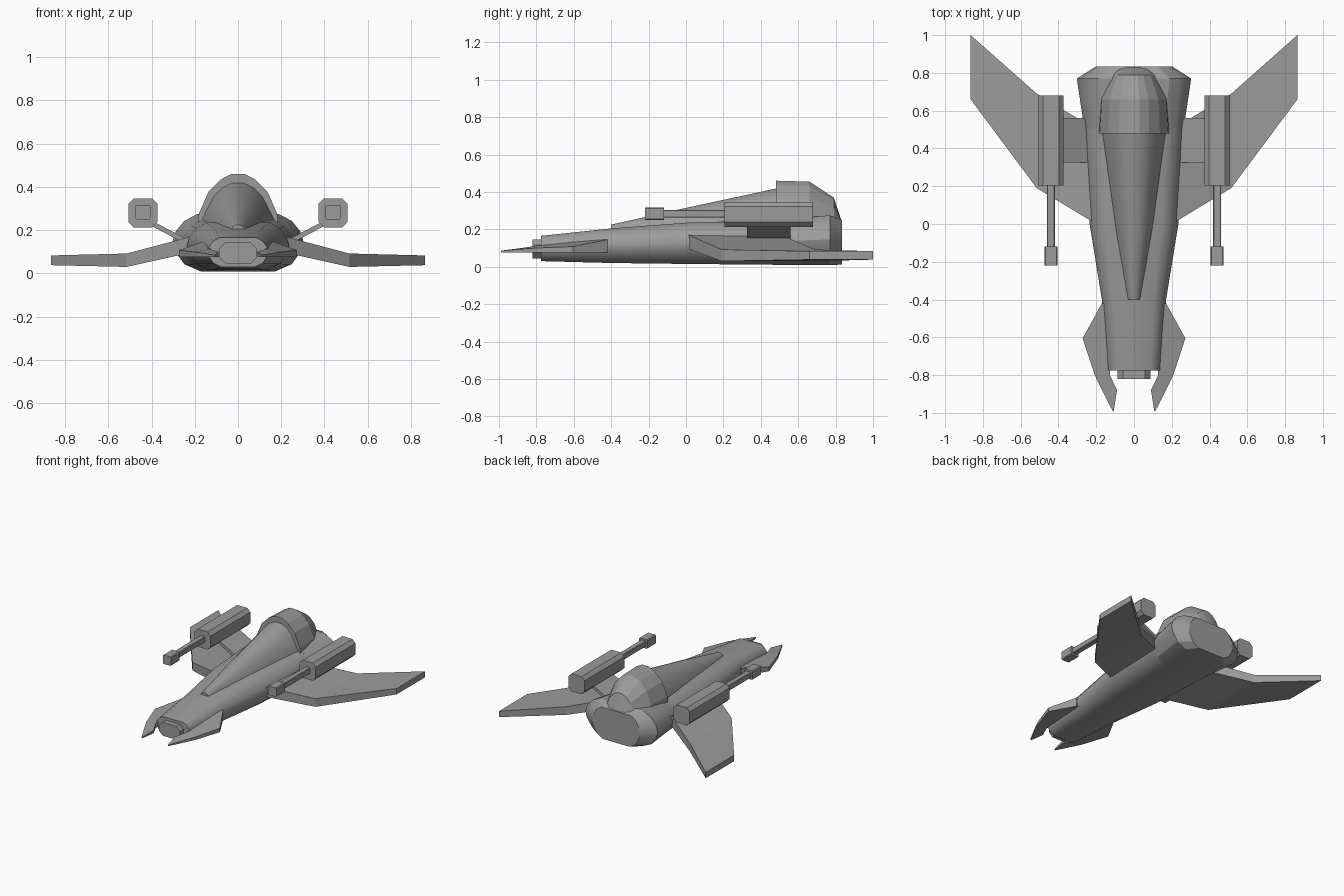
import bpy
import bmesh
import math

cube = bpy.data.objects.get("Cube")
if cube:
    bpy.data.objects.remove(cube)

GREY = (0.33, 0.33, 0.33, 1)
grey = bpy.data.materials.new("hull grey")
grey.use_nodes = True
grey.diffuse_color = GREY
grey.node_tree.nodes["Principled BSDF"].inputs["Base Color"].default_value = GREY


def loft(name, rings, smooth=0):
    """Skin a row of equal-sized closed rings and cap both ends."""
    bm = bmesh.new()
    rows = [[bm.verts.new(p) for p in ring] for ring in rings]
    n = len(rows[0])
    for a, b in zip(rows, rows[1:]):
        for i in range(n):
            j = (i + 1) % n
            bm.faces.new((a[i], a[j], b[j], b[i]))
    bm.faces.new(rows[0])
    bm.faces.new(rows[-1])
    bmesh.ops.recalc_face_normals(bm, faces=bm.faces)
    mesh = bpy.data.meshes.new(name)
    bm.to_mesh(mesh)
    bm.free()
    mesh.materials.append(grey)
    obj = bpy.data.objects.new(name, mesh)
    bpy.context.collection.objects.link(obj)
    if smooth:
        bpy.ops.object.select_all(action='DESELECT')
        obj.select_set(True)
        bpy.context.view_layer.objects.active = obj
        bpy.ops.object.shade_smooth_by_angle(angle=math.radians(smooth))
    return obj


def sections(profile, stations):
    """Symmetric rings from a half profile, scaled to (y, half width, bottom, top)."""
    full = profile + [(-x, z) for x, z in reversed(profile)]
    return [[(x * w, y, z0 + z * (z1 - z0)) for x, z in full]
            for y, w, z0, z1 in stations]


def bar(name, cx, cz, y0, y1, w, h, cut):
    """Lengthwise bar with chamfered corners."""
    half = [(w - cut, -h), (w, cut - h), (w, h - cut), (w - cut, h)]
    ring = half + [(-x, z) for x, z in reversed(half)]
    return loft(name, [[(cx + x, y, cz + z) for x, z in ring] for y in (y0, y1)])


# Fuselage with a flared, faceted tail
HULL = [(0.56, 0), (0.82, 0.13), (0.96, 0.35), (1, 0.52), (0.95, 0.7),
        (0.82, 0.88), (0.62, 1)]
loft("fuselage", sections(HULL, [
    (-0.775, 0.14, 0.03, 0.165), (-0.4, 0.17, 0.02, 0.205),
    (0, 0.235, 0.015, 0.235), (0.53, 0.265, 0.01, 0.25)]), 35)
loft("tail_collar", sections(HULL, [
    (0.5, 0.262, 0.01, 0.25), (0.77, 0.303, 0.008, 0.275),
    (0.835, 0.2, 0.012, 0.25)]), 25)

# Nose cap
bar("nose_cap", 0, 0.095, -0.82, -0.76, 0.087, 0.05, 0.03)

# Canopy and the hood behind it
CANOPY = [(1, 0), (0.96, 0.22), (0.8, 0.48), (0.64, 0.72), (0.42, 0.9), (0.16, 1)]
loft("canopy", sections(CANOPY, [
    (-0.4, 0.037, 0.19, 0.225), (-0.03, 0.105, 0.2, 0.308),
    (0.49, 0.175, 0.2, 0.42)]), 30)
HOOD = [(1, 0), (0.95, 0.3), (0.72, 0.68), (0.42, 0.9), (0.16, 1)]
loft("hood", sections(HOOD, [
    (0.48, 0.19, 0.2, 0.46), (0.66, 0.18, 0.2, 0.455),
    (0.79, 0.12, 0.2, 0.37), (0.83, 0.09, 0.2, 0.25)]))

for s, side in ((1, "left"), (-1, "right")):
    # Wing: root, knee and tip as (x, leading y, trailing y, bottom, top)
    wing = [(0.2, 0, 0.5, 0.1, 0.175), (0.515, 0.19, 0.69, 0.03, 0.092),
            (0.865, 0.66, 1, 0.038, 0.083)]
    loft(side + "_wing", [[(s * x, a, z0), (s * x, b, z0), (s * x, b, z1), (s * x, a, z1)]
                          for x, a, b, z0, z1 in wing])

    # Front fin: (y, inner x, outer x, inner top, outer top)
    fin = [(-0.42, 0.13, 0.17, 0.15, 0.145), (-0.605, 0.13, 0.272, 0.135, 0.108),
           (-0.8, 0.128, 0.208, 0.112, 0.1), (-0.88, 0.09, 0.169, 0.1, 0.095),
           (-0.99, 0.107, 0.113, 0.086, 0.085)]
    loft(side + "_front_fin", [[(s * a, y, 0.077), (s * b, y, 0.077), (s * b, y, zb), (s * a, y, za)]
                               for y, a, b, za, zb in fin])

    # Gun and its sloping pylon
    bar(side + "_gun_body", s * 0.44, 0.28, 0.205, 0.68, 0.067, 0.067, 0.025)
    bar(side + "_gun_barrel", s * 0.44, 0.283, -0.13, 0.22, 0.021, 0.021, 0.004)
    bar(side + "_gun_muzzle", s * 0.44, 0.283, -0.22, -0.118, 0.035, 0.034, 0.006)
    loft(side + "_gun_pylon", [[(s * x, 0.325, z), (s * x, 0.56, z),
                                (s * x, 0.56, z + 0.025), (s * x, 0.325, z + 0.025)]
                               for x, z in ((0.22, 0.125), (0.42, 0.23))])
